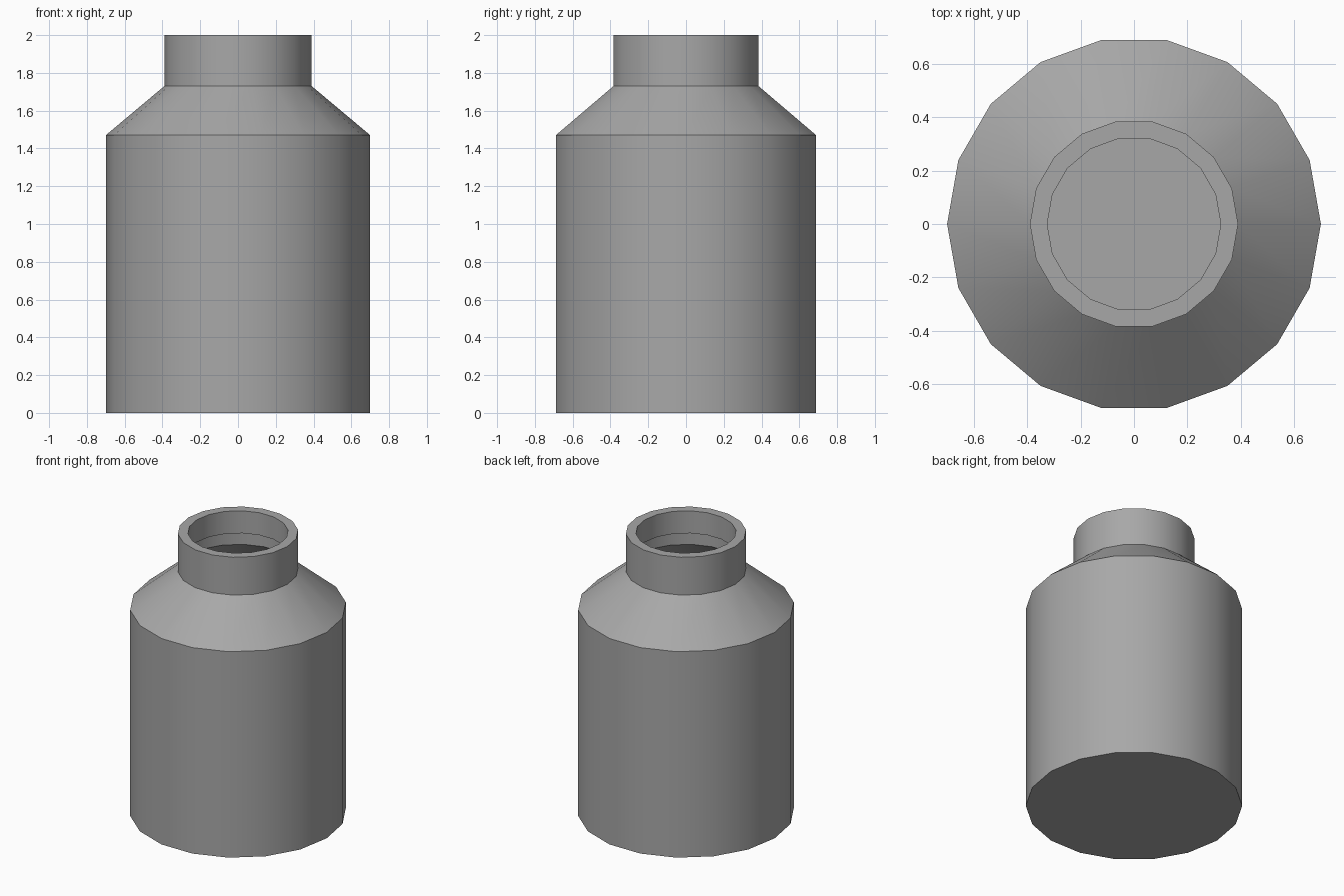
import bpy
import bmesh
import math

cube = bpy.data.objects.get("Cube")
if cube:
    bpy.data.objects.remove(cube, do_unlink=True)

SIDES = 18

# Single flat grey
grey = bpy.data.materials.new("grey")
grey.use_nodes = True
colour = (0.39, 0.39, 0.39, 1)
grey.diffuse_color = colour
grey.node_tree.nodes["Principled BSDF"].inputs["Base Color"].default_value = colour


def lathe(name, profile, cap_bottom):
    """Turn a (radius, height) profile around z into a thin shell."""
    bm = bmesh.new()
    rings = []
    for radius, z in profile:
        angles = [math.tau * i / SIDES for i in range(SIDES)]
        rings.append([bm.verts.new((radius * math.cos(a), radius * math.sin(a), z))
                      for a in angles])
    for low, high in zip(rings, rings[1:]):
        for i in range(SIDES):
            j = (i + 1) % SIDES
            bm.faces.new((low[i], low[j], high[j], high[i]))
    if cap_bottom:
        bm.faces.new(list(reversed(rings[0])))
    mesh = bpy.data.meshes.new(name)
    bm.to_mesh(mesh)
    bm.free()
    mesh.materials.append(grey)
    obj = bpy.data.objects.new(name, mesh)
    bpy.context.collection.objects.link(obj)
    bpy.ops.object.select_all(action="DESELECT")
    obj.select_set(True)
    bpy.context.view_layer.objects.active = obj
    bpy.ops.object.shade_smooth_by_angle(angle=math.radians(30))
    return obj


# Body, shoulder, neck, flat rim and the short lip folded down inside the neck
lathe("bottle", [(0.7, 0), (0.7, 1.47), (0.39, 1.73), (0.39, 2),
                 (0.325, 2), (0.325, 1.84)], cap_bottom=True)
